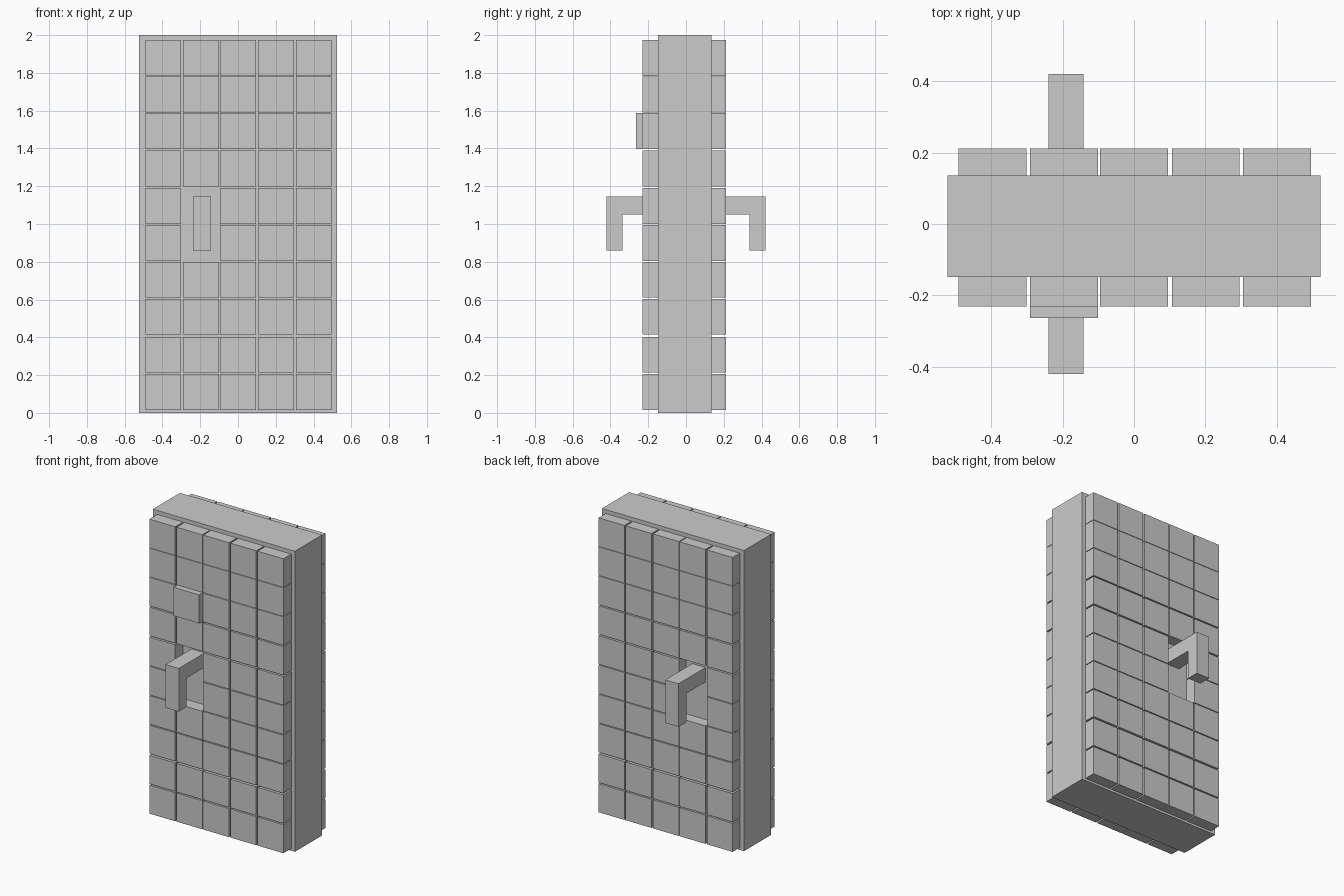
import bpy
import bmesh

if "Cube" in bpy.data.objects:
    bpy.data.objects.remove(bpy.data.objects["Cube"])

COLS = [-0.396, -0.196, 0.0, 0.201, 0.401]      # tile centres across the door
ROWS = [0.110, 0.308, 0.509, 0.705, 0.900, 1.095, 1.294, 1.492, 1.686, 1.879]
HALF = 0.095                                    # half a tile


def make_object(name, bm):
    bmesh.ops.recalc_face_normals(bm, faces=bm.faces)
    mesh = bpy.data.meshes.new(name)
    bm.to_mesh(mesh)
    bm.free()
    obj = bpy.data.objects.new(name, mesh)
    bpy.context.collection.objects.link(obj)
    return obj


def add_box(bm, x0, x1, y0, y1, z0, z1):
    verts = bmesh.ops.create_cube(bm, size=1)["verts"]
    for v in verts:
        v.co.x = x0 if v.co.x < 0 else x1
        v.co.y = y0 if v.co.y < 0 else y1
        v.co.z = z0 if v.co.z < 0 else z1


def tile_panel(name, y_in, y_out, raised=None, y_raised=0):
    """Grid of square tiles with two left out behind the handle."""
    bm = bmesh.new()
    for c, x in enumerate(COLS):
        for r, z in enumerate(ROWS):
            if c == 1 and r in (4, 5):
                continue
            y = y_raised if (c, r) == raised else y_out
            add_box(bm, x - HALF, x + HALF, min(y, y_in), max(y, y_in),
                    z - HALF, z + HALF)
    return make_object(name, bm)


def handle(name, side):
    """L-shaped handle: side profile extruded along x."""
    profile = [(0.12, 1.146), (0.42, 1.146), (0.42, 0.859),
               (0.337, 0.859), (0.337, 1.05), (0.12, 1.05)]
    bm = bmesh.new()
    face = bm.faces.new([bm.verts.new((-0.239, side * y, z)) for y, z in profile])
    new = bmesh.ops.extrude_face_region(bm, geom=[face])["geom"]
    bmesh.ops.translate(bm, vec=(0.097, 0, 0),
                        verts=[g for g in new if isinstance(g, bmesh.types.BMVert)])
    return make_object(name, bm)


# Door core slab
core = bmesh.new()
add_box(core, -0.523, 0.523, -0.148, 0.136, 0, 2)
make_object("door_slab", core)

# Tiles on both faces, one standing proud at the front
tile_panel("front_tiles", -0.13, -0.231, raised=(1, 7), y_raised=-0.264)
tile_panel("back_tiles", 0.12, 0.211)

# Handles
handle("front_handle", -1)
handle("back_handle", 1)
